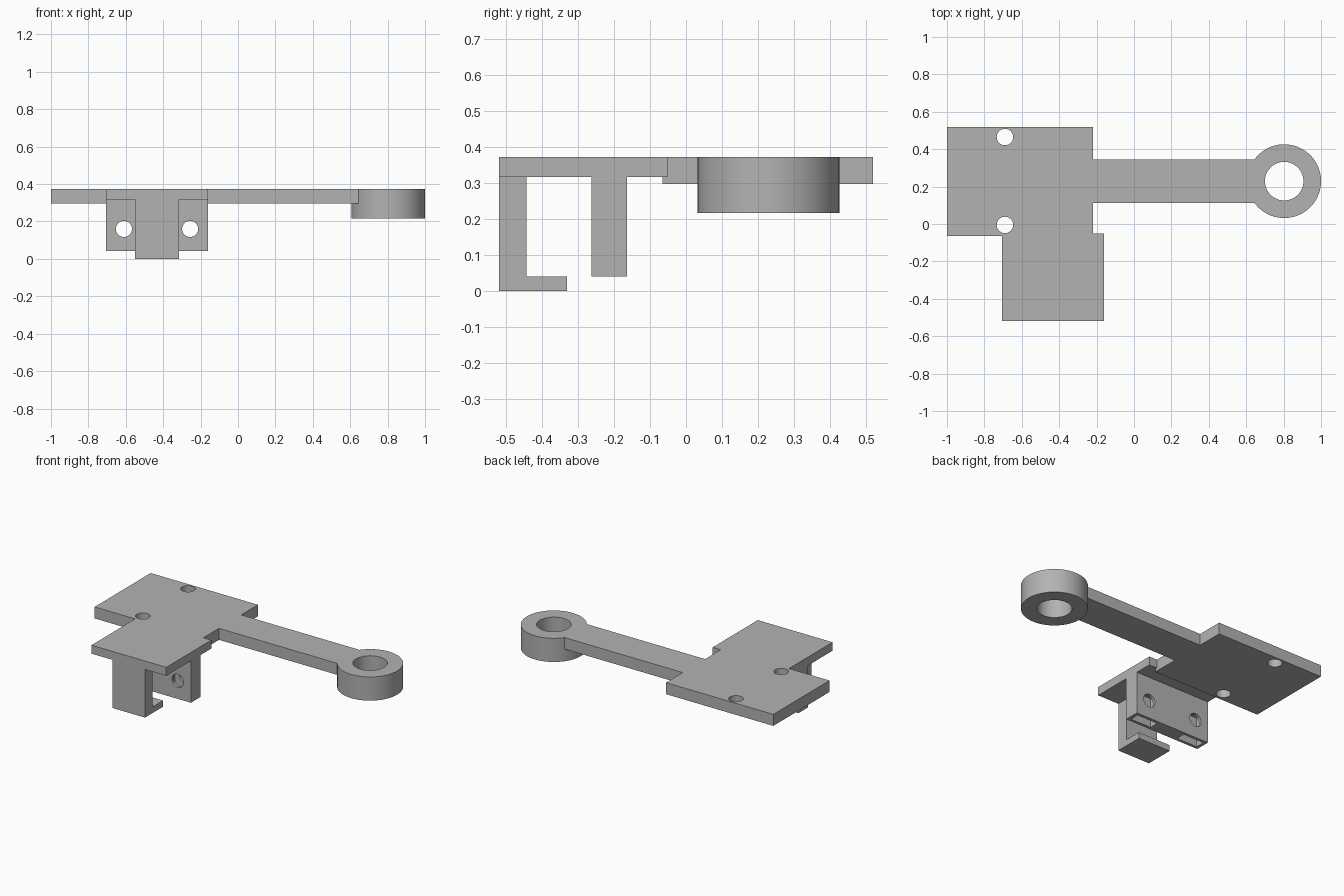
import bpy
import bmesh
from math import sin, cos, asin, pi, radians
from mathutils import Vector

cube = bpy.data.objects.get("Cube")
if cube:
    bpy.data.objects.remove(cube, do_unlink=True)

grey = bpy.data.materials.new("plain_grey")
grey.use_nodes = True
colour = (0.45, 0.45, 0.45, 1)
grey.diffuse_color = colour
grey.node_tree.nodes["Principled BSDF"].inputs["Base Color"].default_value = colour


def extrude(name, points, axis, low, high):
    """Extrude a profile along an axis; profile axes follow cyclic order."""
    def place(a, b, c):
        return Vector({"z": (a, b, c), "x": (c, a, b), "y": (b, c, a)}[axis])
    bm = bmesh.new()
    face = bm.faces.new([bm.verts.new(place(a, b, low)) for a, b in points])
    ext = bmesh.ops.extrude_face_region(bm, geom=[face])
    moved = [g for g in ext["geom"] if isinstance(g, bmesh.types.BMVert)]
    bmesh.ops.translate(bm, verts=moved, vec=place(0, 0, high - low))
    bmesh.ops.recalc_face_normals(bm, faces=bm.faces)
    mesh = bpy.data.meshes.new(name)
    bm.to_mesh(mesh)
    bm.free()
    mesh.materials.append(grey)
    obj = bpy.data.objects.new(name, mesh)
    bpy.context.collection.objects.link(obj)
    return obj


def rect(a0, a1, b0, b1):
    return [(a0, b0), (a1, b0), (a1, b1), (a0, b1)]


def circle(a, b, r, n=48):
    return [(a + r * cos(2 * pi * i / n), b + r * sin(2 * pi * i / n)) for i in range(n)]


def cut(obj, cutter):
    mod = obj.modifiers.new("cut", "BOOLEAN")
    mod.operation = "DIFFERENCE"
    mod.solver = "EXACT"
    mod.object = cutter
    bpy.context.view_layer.objects.active = obj
    bpy.ops.object.modifier_apply(modifier=mod.name)
    bpy.data.objects.remove(cutter, do_unlink=True)


TOP, UNDER, DECK = 0.373, 0.297, 0.317
RING_X, RING_Y, RING_R = 0.803, 0.229, 0.197

# Mounting plate with two screw holes
plate = extrude("mounting_plate", rect(-1, -0.218, -0.065, 0.519), "z", UNDER, TOP)
for y in (-0.005, 0.465):
    cut(plate, extrude("screw_cutter", circle(-0.69, y, 0.044), "z", 0.2, 0.5))

# Arm, ending in an arc that meets the ring
half = 0.116
spread = asin(half / RING_R)
arc = [(RING_X - RING_R * cos(t), RING_Y + RING_R * sin(t))
       for t in (spread * (i / 6 - 1) for i in range(13))]
arm = extrude("arm", [(-0.218, RING_Y + half), (-0.218, RING_Y - half)] + arc,
              "z", UNDER, TOP)

# Ring at the end of the arm
ring = extrude("ring", circle(RING_X, RING_Y, RING_R, 96), "z", 0.217, TOP)
cut(ring, extrude("bore_cutter", circle(RING_X, RING_Y, 0.103, 64), "z", 0.1, 0.5))

# Thin deck in front of the plate, stepped around the plate's corner
deck = extrude("clip_deck", [(-0.705, -0.519), (-0.16, -0.519), (-0.16, -0.05),
                             (-0.218, -0.05), (-0.218, -0.065), (-0.705, -0.065)],
               "z", DECK, TOP)

# Hooked leg under the front edge
hook = extrude("hook_leg", [(-0.519, 0), (-0.33, 0), (-0.33, 0.04), (-0.443, 0.04),
                            (-0.443, DECK), (-0.519, DECK)], "x", -0.55, -0.315)

# Clamp block with screw holes and nut slots open from below
block = extrude("clamp_block", rect(-0.705, -0.16, -0.262, -0.164), "z", 0.041, DECK)
for x in (-0.61, -0.256):
    cut(block, extrude("nut_cutter", rect(x - 0.075, x + 0.075, -0.243, -0.183),
                       "z", 0, 0.235))
    cut(block, extrude("screw_cutter", circle(0.16, x, 0.043), "y", -0.4, -0.1))

# Smooth the round walls and keep the edges crisp
for obj in (plate, arm, ring, deck, hook, block):
    bpy.ops.object.select_all(action="DESELECT")
    obj.select_set(True)
    bpy.context.view_layer.objects.active = obj
    bpy.ops.object.shade_smooth_by_angle(angle=radians(30))
